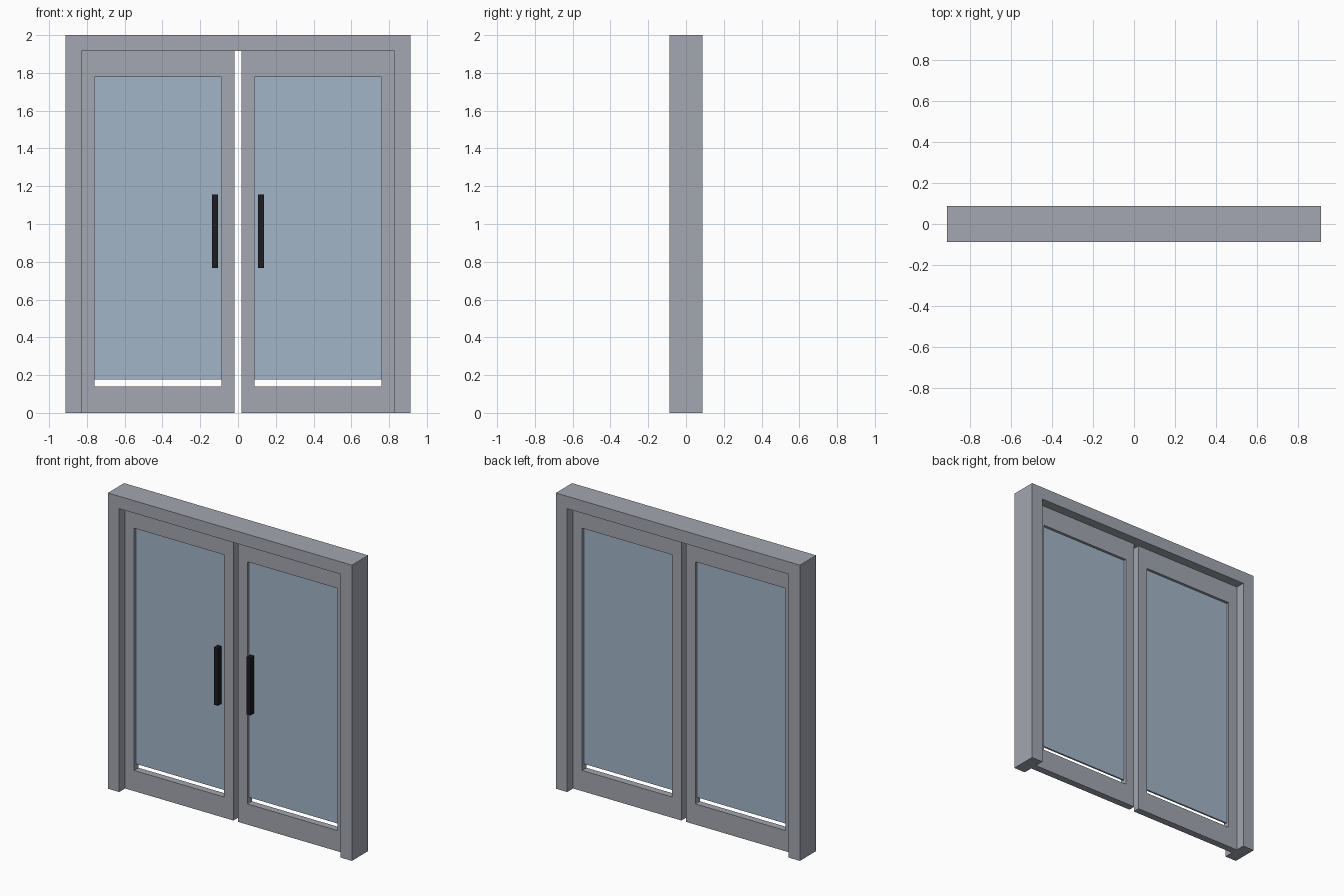
import bpy
import bmesh
from mathutils import Matrix, Vector

cube = bpy.data.objects.get("Cube")
if cube:
    bpy.data.objects.remove(cube, do_unlink=True)


def material(name, rgb):
    mat = bpy.data.materials.new(name)
    mat.use_nodes = True
    mat.diffuse_color = (*rgb, 1)
    mat.node_tree.nodes["Principled BSDF"].inputs["Base Color"].default_value = (*rgb, 1)
    return mat


GREY = material("grey_metal", (0.37, 0.385, 0.44))
BLUE = material("blue_glass", (0.365, 0.46, 0.57))
BLACK = material("black_handle", (0.012, 0.012, 0.016))

# Shared dimensions
HALF_W, HEIGHT, HALF_D = 0.913, 2.0, 0.087
JAMB_X, HEAD_Z = 0.828, 1.916
GAP = 0.018
LEAF_D = 0.0235
PANE_X0, PANE_X1, PANE_Z0, PANE_Z1 = 0.087, 0.76, 0.14, 1.778
GLASS_Z0, GLASS_D = 0.178, 0.006


def finish(bm, name, mat):
    bmesh.ops.recalc_face_normals(bm, faces=bm.faces)
    mesh = bpy.data.meshes.new(name)
    bm.to_mesh(mesh)
    bm.free()
    mesh.materials.append(mat)
    obj = bpy.data.objects.new(name, mesh)
    bpy.context.collection.objects.link(obj)
    return obj


def extrude_back(bm, y0, y1):
    """Give a flat front outline its thickness."""
    result = bmesh.ops.extrude_face_region(bm, geom=bm.faces[:])
    verts = [g for g in result["geom"] if isinstance(g, bmesh.types.BMVert)]
    bmesh.ops.translate(bm, verts=verts, vec=(0, y1 - y0, 0))


def outline(name, points, y0, y1, mat):
    """Extruded solid from an x-z profile."""
    bm = bmesh.new()
    bm.faces.new([bm.verts.new((x, y0, z)) for x, z in points])
    extrude_back(bm, y0, y1)
    # The extrusion can drop or keep the starting cap; close it if needed
    bmesh.ops.holes_fill(bm, edges=[e for e in bm.edges if e.is_boundary], sides=0)
    return finish(bm, name, mat)


def box(name, x, y, z, mat):
    bm = bmesh.new()
    size = Vector((x[1] - x[0], y[1] - y[0], z[1] - z[0]))
    centre = Vector((sum(x), sum(y), sum(z))) / 2
    bmesh.ops.create_cube(bm, size=1, matrix=Matrix.Translation(centre) @ Matrix.Diagonal((*size, 1)))
    return finish(bm, name, mat)


def ring(name, outer, inner, y0, y1, mat):
    """Rectangular frame with an open middle; each rectangle is x0, x1, z0, z1."""
    bm = bmesh.new()
    loops = []
    for y in (y0, y1):
        for x0, x1, z0, z1 in (outer, inner):
            corners = ((x0, z0), (x1, z0), (x1, z1), (x0, z1))
            loops.append([bm.verts.new((x, y, z)) for x, z in corners])
    front_out, front_in, back_out, back_in = loops
    for a, b in ((front_out, front_in), (front_in, back_in),
                 (back_in, back_out), (back_out, front_out)):
        for i in range(4):
            j = (i + 1) % 4
            bm.faces.new((a[i], a[j], b[j], b[i]))
    return finish(bm, name, mat)


# Fixed surround: two jambs and a head in one piece
outline("door_surround",
        [(-HALF_W, 0), (-JAMB_X, 0), (-JAMB_X, HEAD_Z), (JAMB_X, HEAD_Z),
         (JAMB_X, 0), (HALF_W, 0), (HALF_W, HEIGHT), (-HALF_W, HEIGHT)],
        -HALF_D, HALF_D, GREY)

# Mirrored pair of door leaves, each with glass and a front pull handle
for side, s in (("left", 1), ("right", -1)):
    def span(a, b):
        return sorted((s * a, s * b))

    ring(side + "_door_leaf",
         (*span(GAP, JAMB_X), 0, HEAD_Z),
         (*span(PANE_X0, PANE_X1), PANE_Z0, PANE_Z1),
         -LEAF_D, LEAF_D, GREY)
    box(side + "_glass", span(PANE_X0, PANE_X1), (-GLASS_D, GLASS_D),
        (GLASS_Z0, PANE_Z1), BLUE)
    box(side + "_handle", span(0.107, 0.137), (-0.062, -LEAF_D),
        (0.766, 1.155), BLACK)
